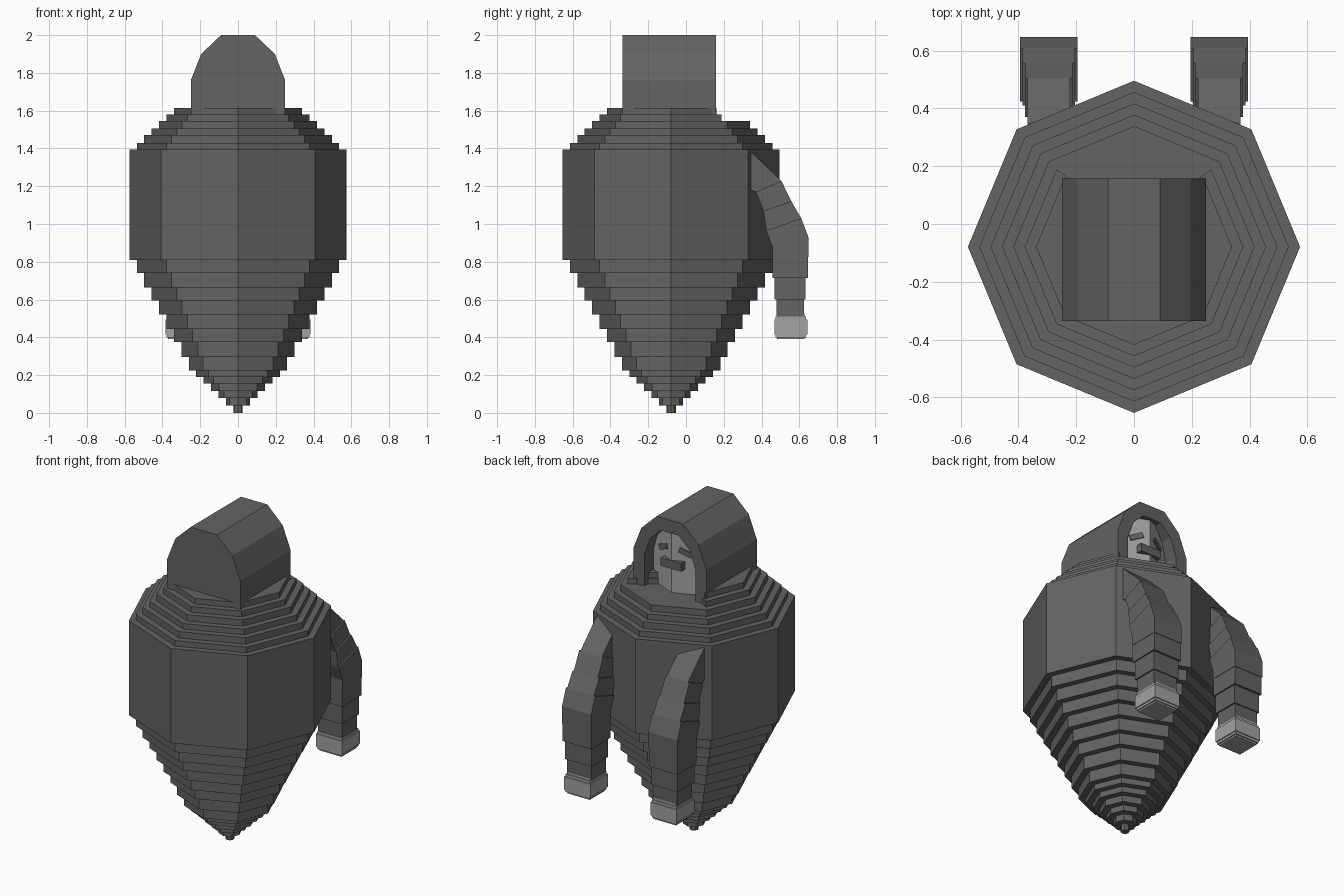
import bpy, bmesh, math
from mathutils import Matrix, Vector

cube = bpy.data.objects.get("Cube")
if cube:
    bpy.data.objects.remove(cube, do_unlink=True)


def material(name, value):
    m = bpy.data.materials.new(name)
    m.use_nodes = True
    colour = (value, value, value, 1)
    m.diffuse_color = colour
    m.node_tree.nodes["Principled BSDF"].inputs["Base Color"].default_value = colour
    return m


DARK = material("dark_grey_cloth", 0.125)
LIGHT = material("light_grey_skin", 0.365)


def finish(name, bm, mat, mirror=False):
    bmesh.ops.recalc_face_normals(bm, faces=bm.faces)
    mesh = bpy.data.meshes.new(name)
    bm.to_mesh(mesh)
    bm.free()
    mesh.materials.append(mat)
    ob = bpy.data.objects.new(name, mesh)
    bpy.context.collection.objects.link(ob)
    if mirror:
        ob.modifiers.new("mirror", "MIRROR").use_mirror_merge = False
    return ob


def prism(bm, pts, axis, a, b):
    """Extrude a 2D outline along an axis; returns the end vertices."""
    def place(p, t):
        c = list(p)
        c.insert("xyz".index(axis), t)
        return Vector(c)
    lo = [bm.verts.new(place(p, a)) for p in pts]
    hi = [bm.verts.new(place(p, b)) for p in pts]
    bm.faces.new(lo[::-1])
    bm.faces.new(hi)
    for i in range(len(pts)):
        j = (i + 1) % len(pts)
        bm.faces.new((lo[i], lo[j], hi[j], hi[i]))
    return hi


def rect(x0, x1, y0, y1):
    return [(x0, y0), (x1, y0), (x1, y1), (x0, y1)]


def mirrored(half):
    return half + [(-x, z) for x, z in reversed(half)]


# Robe: stacked eight-sided drums, widening then narrowing in even steps
CY = -0.079
heights = [0, .04, .08, .115, .155, .19, .225, .295, .375, .445, .52,
           .595, .665, .74, .81, 1.395, 1.43, 1.47, 1.505, 1.545, 1.58, 1.615]
WIDEST = 14
bm = bmesh.new()
for i, (z0, z1) in enumerate(zip(heights, heights[1:])):
    r = 0.575 - 0.0393 * abs(i - WIDEST)
    ring = [(r * math.cos(k * math.pi / 4), CY + r * math.sin(k * math.pi / 4))
            for k in range(8)]
    if i >= 19:                      # neck opening in the collar
        ring[2] = (0, 0)
    prism(bm, ring, "z", z0, z1)
finish("robe", bm, DARK)

# Hood: solid back part and an arched rim around the face
outer = [(.25, 1.545), (.25, 1.76), (.195, 1.9), (.09, 2.0)]
inner = [(.175, 1.545), (.175, 1.74), (.135, 1.85), (.06, 1.92)]
bm = bmesh.new()
prism(bm, mirrored(outer), "y", -.335, .02)
finish("hood", bm, DARK)
bm = bmesh.new()
prism(bm, mirrored(outer) + mirrored(inner)[::-1], "y", .02, .158)
finish("hood_rim", bm, DARK)

# Face: half of a wedge-fronted head, mirrored
bm = bmesh.new()
half_face = [(0, 1.54)] + inner + [(0, 1.92)]
for v in prism(bm, half_face, "y", 0, .14):
    v.co.y -= 0.41 * v.co.x
finish("face", bm, LIGHT, True)

# Eyes: drooping plates lying on the slanted face
bm = bmesh.new()
prism(bm, rect(-.042, .042, -.016, .016), "y", -.001, .008)
bm.transform(Matrix.Translation((.075, .14 - .41 * .075, 1.80))
             @ Matrix.Rotation(-.39, 4, "Z") @ Matrix.Rotation(.4, 4, "Y"))
finish("eyes", bm, DARK, True)

# Mouth
bm = bmesh.new()
prism(bm, rect(-.07, .07, 1.695, 1.745), "y", .1, .147)
finish("mouth", bm, DARK)

# Sleeves: side outline pairs (inner y, z, outer y, z) joined into segments
ARM_X = 0.295
joints = [(.34, 1.18, .34, 1.386), (.37, 1.17, .505, 1.228), (.41, 1.07, .558, 1.12),
          (.425, .965, .61, 1.03), (.457, .88, .648, .93), (.457, .825, .648, .825)]
bm = bmesh.new()
for i, (a, b) in enumerate(zip(joints, joints[1:])):
    w = min(.1, .073 + .009 * i)
    prism(bm, [a[:2], b[:2], b[2:], a[2:]], "x", ARM_X - w, ARM_X + w)
for y0, y1, z0, z1, w in [(.457, .645, .715, .825, .098), (.468, .632, .6, .715, .09),
                          (.48, .625, .51, .6, .082)]:
    prism(bm, rect(ARM_X - w, ARM_X + w, y0, y1), "z", z0, z1)
finish("sleeves", bm, DARK, True)

# Hands: blocks with thin stepped ends
bm = bmesh.new()
for inset, z0, z1 in [(.014, .505, .525), (.006, .495, .51), (0, .415, .495),
                      (.006, .4, .415), (.014, .39, .4)]:
    w = .09 - inset
    prism(bm, rect(ARM_X - w, ARM_X + w, .468 + inset, .642 - inset), "z", z0, z1)
finish("hands", bm, LIGHT, True)
